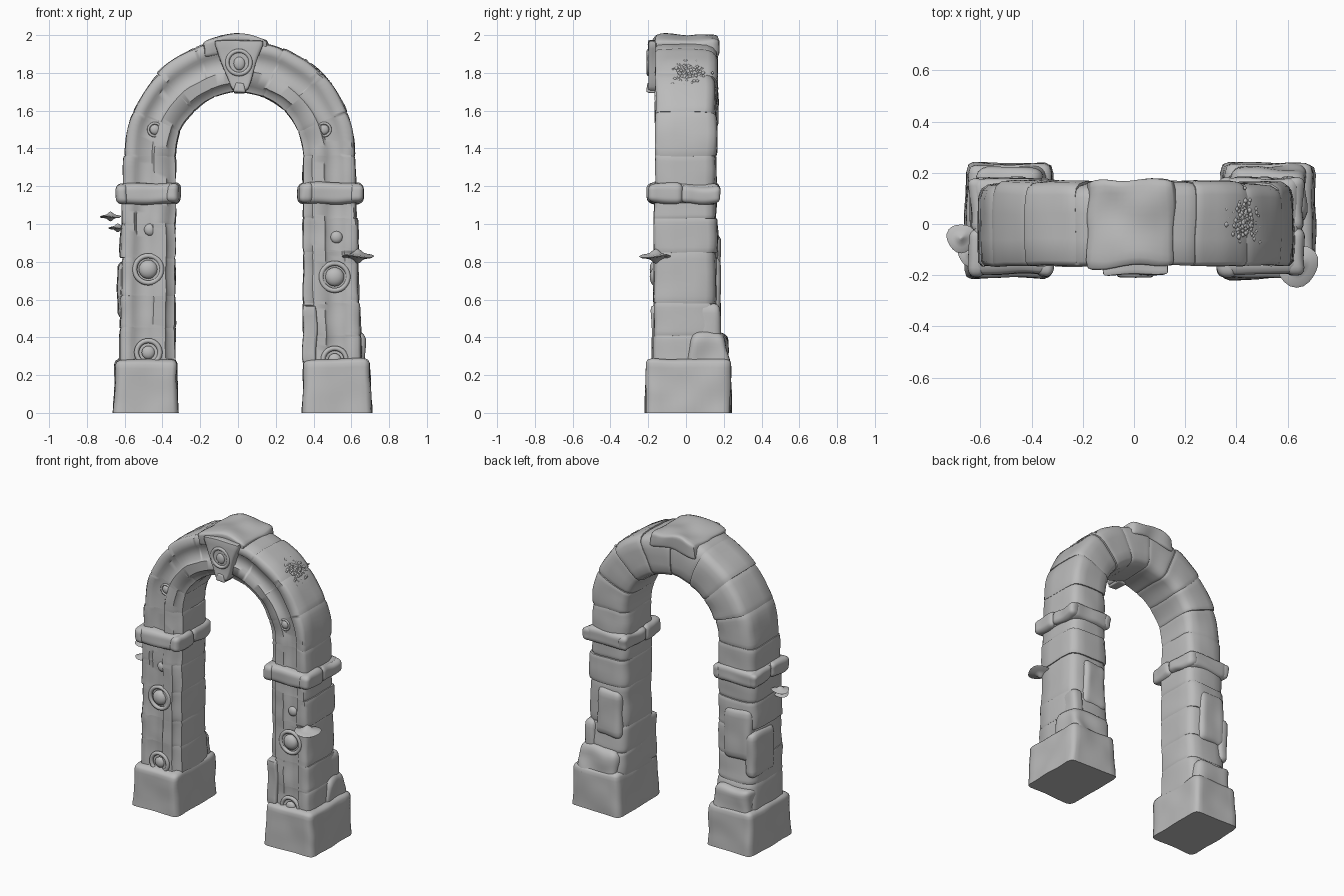
import bpy, bmesh, math, random
from mathutils import Vector, noise

random.seed(4)
if "Cube" in bpy.data.objects:
    bpy.data.objects.remove(bpy.data.objects["Cube"], do_unlink=True)

stone = bpy.data.materials.new("grey_stone")
stone.use_nodes = True
GREY = (0.5, 0.5, 0.5, 1)
stone.diffuse_color = GREY
stone.node_tree.nodes["Principled BSDF"].inputs["Base Color"].default_value = GREY


def finish(name, bm, angle=55):
    """Turn a bmesh into a smooth shaded stone object."""
    bmesh.ops.recalc_face_normals(bm, faces=bm.faces)
    mesh = bpy.data.meshes.new(name)
    bm.to_mesh(mesh)
    bm.free()
    mesh.materials.append(stone)
    ob = bpy.data.objects.new(name, mesh)
    bpy.context.collection.objects.link(ob)
    bpy.ops.object.select_all(action="DESELECT")
    ob.select_set(True)
    bpy.context.view_layer.objects.active = ob
    bpy.ops.object.shade_smooth_by_angle(angle=math.radians(angle))


def skin(name, rings):
    """Bridge a row of point rings and cap both ends."""
    bm = bmesh.new()
    loops = [[bm.verts.new(p) for p in ring] for ring in rings]
    n = len(rings[0])
    for a, b in zip(loops, loops[1:]):
        for i in range(n):
            j = (i + 1) % n
            bm.faces.new((a[i], a[j], b[j], b[i]))
    bm.faces.new(loops[0])
    bm.faces.new(loops[-1])
    finish(name, bm)


def block(name, lo, hi, taper=(1, 1), soft=0.02, rough=0.01, bend=0):
    """Worn rounded stone between two corners, top scaled by taper."""
    lo, hi = Vector(lo), Vector(hi)
    mid, size = (lo + hi) / 2, hi - lo
    bm = bmesh.new()
    bmesh.ops.create_cube(bm, size=1)
    bmesh.ops.subdivide_edges(bm, edges=bm.edges, cuts=11, use_grid_fill=True)
    for v in bm.verts:
        p = Vector([m + c * s for m, c, s in zip(mid, v.co, size)])
        core = Vector([min(max(c, a + soft), b - soft)
                       for c, a, b in zip(p, lo, hi)])
        grounded = lo.z == 0 and p.z < soft
        if grounded:
            core.z = p.z
        p = core + (p - core).normalized() * soft if p != core else p
        t = (p.z - lo.z) / size.z
        p.x = mid.x + (p.x - mid.x) * (1 + (taper[0] - 1) * t)
        p.y = mid.y + (p.y - mid.y) * (1 + (taper[1] - 1) * t)
        wear = noise.noise_vector(p * 7) * rough
        if grounded:
            wear.z = 0
        p.z -= bend * (p.x - mid.x) ** 2
        v.co = p + wear
    finish(name, bm)


def ball(name, loc, scale):
    bm = bmesh.new()
    bmesh.ops.create_uvsphere(bm, u_segments=20, v_segments=12, radius=1)
    for v in bm.verts:
        v.co = Vector(loc) + Vector([a * b for a, b in zip(v.co, scale)])
    finish(name, bm)


def ring(name, loc, radius, thick):
    bpy.ops.mesh.primitive_torus_add(location=loc, rotation=(math.pi / 2, 0, 0),
                                     major_radius=radius, minor_radius=thick,
                                     major_segments=28, minor_segments=8)
    ob = bpy.context.object
    ob.name = name
    ob.data.materials.append(stone)
    bpy.ops.object.shade_smooth()


# Pillars and arch: one moulded section swept stone by stone
LEG, SPRING, INNER, OUTER, SHIFT = 1.11, 1.36, 0.34, 0.612, 0.007
TOTAL = 2 * LEG + math.pi


def station(s):
    """Inner and outer edge points of the section at distance s."""
    if LEG <= s <= LEG + math.pi:
        a = math.pi - (s - LEG)
        d = Vector((math.cos(a), 0, math.sin(a)))
        c = Vector((SHIFT, 0, SPRING))
        return c + d * INNER, c + d * OUTER
    side = -1 if s < LEG else 1
    z = SPRING - LEG + (s if side < 0 else TOTAL - s)
    flare = 0.025 * (SPRING - z)
    return (Vector((SHIFT + side * INNER, 0, z)),
            Vector((SHIFT + side * (OUTER + flare), 0, z)))


section = [(0, -.122), (.12, -.132), (.17, -.157), (.4, -.162), (.45, -.145),
           (.72, -.145), (.77, -.162), (.95, -.162), (1, -.145), (1.01, -.06),
           (1.01, .04), (1, .11), (.96, .142), (.86, .16), (.68, .166),
           (.5, .167), (.32, .166), (.14, .16), (.04, .142), (0, .11),
           (-.01, .04), (-.01, -.06)]
left_joints = [0, .2, .37, .57, .75, .9]
right_joints = [.16, .33, .6, .78, .92]
joints = (left_joints + [LEG + math.pi * i / 8 for i in range(9)]
          + [TOTAL - s for s in reversed(right_joints)] + [TOTAL])
rings = []
for s0, s1 in zip(joints, joints[1:]):
    out, back = random.uniform(-.009, .007), random.uniform(-.01, .006)
    for t in (0, .06, .14, .25, .38, .5, .62, .75, .86, .94, 1):
        inner, outer = station(s0 + (s1 - s0) * t)
        pinch = 0.975 if t in (0, 1) else 0.995 if t in (.06, .94) else 1
        pts = []
        for u, y in section:
            p = inner.lerp(outer, .5 + (u - .5) * pinch)
            if u > .9:
                p += (outer - inner).normalized() * out
            if y > .1:
                y += back + .1 * max(0, .6 - p.z)
            elif y < -.1 and p.z < 1.15:
                y *= 1.05
            p.y = y * (1 if y < -.1 else pinch)
            pts.append(p + noise.noise_vector(p * 8) * .007)
        rings.append(pts)
skin("pillars_and_arch", rings)

# Plinths, footings and collars with rounded corner stones
for side, s, x0, x1 in (("right", -1, -.66, -.315), ("left", 1, .338, .708)):
    block(side + "_plinth", (x0, -.212, 0), (x1, .237, .285), (.93, .985), .03)
    block(side + "_back_footing", (x0 + .035, 0, .2), (x1 - .035, .232, .42),
          (.95, .84), .04, .02)
    cx = .485 * s + SHIFT
    block(side + "_collar", (cx - .15, -.195, 1.105), (cx + .15, .18, 1.218),
          soft=.035)
    for tag, x in (("inner", .352), ("outer", .618)):
        xx = x * s + SHIFT
        block(side + "_collar_stone_" + tag, (xx - .036, -.202, 1.108),
              (xx + .036, -.02, 1.215), soft=.03, rough=.014)
        block(side + "_collar_back_stone_" + tag, (xx - .034, -.03, 1.112),
              (xx + .034, .185, 1.21), soft=.03, rough=.018)

# Worn facing stones on the pillars
block("left_inner_facing", (.345, -.186, .27), (.415, 0, .57), soft=.014)
block("left_outer_facing", (.56, -.03, .26), (.646, .19, .58), (.97, .95), .035)
block("right_outer_facing", (-.638, -.06, .5), (-.56, .178, .8), soft=.035)
block("right_back_facing", (-.61, .08, .6), (-.4, .18, .95), (.9, 1), .035)
block("left_back_facing", (.37, .08, .5), (.56, .182, .82), (.9, 1), .035)

# Keystone: wedge on the front, curved cap over the crown
block("keystone", (-.036, -.2, 1.71), (.05, -.08, 1.972), (3.1, 1), .01, .008)
block("keystone_cap", (-.18, -.166, 1.9), (.16, .172, 1.999), soft=.02,
      rough=.022, bend=.8)
block("keystone_foot", (-.03, -.205, 1.695), (.042, -.1, 1.75), (.6, 1), .012)
ring("keystone_ring", (.005, -.197, 1.855), .062, .011)
ball("keystone_boss", (.007, -.196, 1.85), (.03, .014, .035))

# Carved medallions and studs
for side, x, z in (("right", -.475, .76), ("left", .512, .72)):
    ring(side + "_medallion_rim", (x, -.163, z), .072, .013)
    ball(side + "_medallion_boss", (x, -.16, z), (.05, .032, .05))
    ring(side + "_lower_rim", (x, -.166, z - .44), .062, .013)
    ball(side + "_lower_boss", (x, -.162, z - .44), (.035, .02, .035))
    ball(side + "_upper_stud", (x + .01, -.153, z + .21), (.032, .02, .032))
for side, x in (("right", -.44), ("left", .455)):
    ring(side + "_arch_stud_rim", (x, -.147, 1.5), .034, .007)
    ball(side + "_arch_stud", (x, -.145, 1.5), (.026, .014, .026))

# Shelf mushrooms on the pillars
cap = [(.004, .46), (.16, .38), (.36, .2), (.62, .1), (.88, .05), (1, -.02),
       (.9, -.09), (.5, -.14), (.26, -.28), (.12, -.42), (.004, -.46)]
for name, loc, r in (("mushroom_large", (.635, -.16, .83), .084),
                     ("mushroom_upper", (-.675, -.055, 1.04), .056),
                     ("mushroom_lower", (-.637, -.115, .98), .05)):
    skin(name, [[Vector(loc) + Vector((math.cos(a), math.sin(a), 0)) * r * p
                 * (1 + .06 * math.sin(3 * a))
                 + Vector((0, 0, r * (h + .08 * p * math.sin(2 * a))))
                 for a in [math.tau * i / 20 for i in range(20)]]
                for p, h in cap])

# Crumbled patch on the arch shoulder
bm = bmesh.new()
for i in range(130):
    a = random.gauss(.8, .055)
    made = bmesh.ops.create_icosphere(bm, subdivisions=1,
                                      radius=random.uniform(.007, .013))
    spot = Vector((SHIFT + math.cos(a) * OUTER, random.gauss(.015, .036),
                   SPRING + math.sin(a) * OUTER))
    bmesh.ops.translate(bm, verts=made["verts"], vec=spot)
finish("crumbled_patch", bm)
